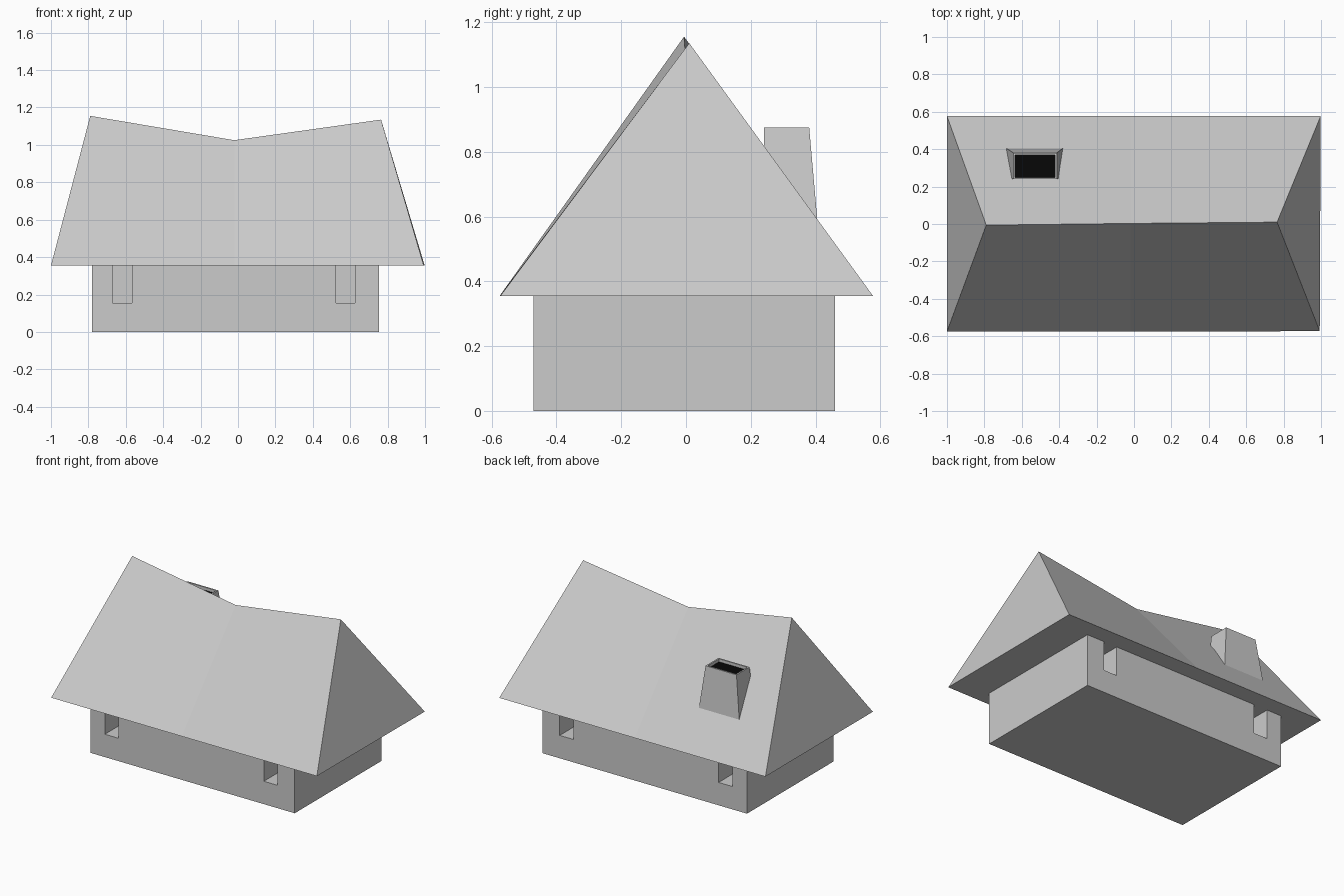
import bpy, bmesh

if "Cube" in bpy.data.objects:
    bpy.data.objects.remove(bpy.data.objects["Cube"])


def material(name, rgb):
    m = bpy.data.materials.new(name)
    m.diffuse_color = (*rgb, 1)
    m.use_nodes = True
    m.node_tree.nodes["Principled BSDF"].inputs["Base Color"].default_value = m.diffuse_color
    return m


grey = material("plain grey", (0.6, 0.6, 0.6))
black = material("soot black", (0.002, 0.002, 0.002))


def make(name, verts, faces):
    mesh = bpy.data.meshes.new(name)
    mesh.from_pydata(verts, [], faces)
    bm = bmesh.new()
    bm.from_mesh(mesh)
    bmesh.ops.recalc_face_normals(bm, faces=bm.faces)
    bm.to_mesh(mesh)
    bm.free()
    mesh.materials.append(grey)
    ob = bpy.data.objects.new(name, mesh)
    bpy.context.collection.objects.link(ob)
    return ob


def rect(x0, x1, y0, y1, z):
    return [(x0, y0, z), (x1, y0, z), (x1, y1, z), (x0, y1, z)]


def block(name, bottom, top):
    sides = [(i, (i + 1) % 4, (i + 1) % 4 + 4, i + 4) for i in range(4)]
    return make(name, bottom + top, [(3, 2, 1, 0), (4, 5, 6, 7)] + sides)


# House walls
X0, X1, Y0, Y1 = -0.78, 0.755, -0.47, 0.46
EAVE = 0.355
walls = block("walls", rect(X0, X1, Y0, Y1, 0), rect(X0, X1, Y0, Y1, EAVE + 0.003))

# Window recesses cut into front and back walls, up to the eaves
DEPTH = 0.16
for x in (-0.67, 0.523):
    for ya, yb in ((Y0 - 0.1, Y0 + DEPTH), (Y1 - DEPTH, Y1 + 0.1)):
        cutter = block("window_cutter", rect(x, x + 0.103, ya, yb, 0.155),
                       rect(x, x + 0.103, ya, yb, 0.5))
        cutter.hide_render = True
        cutter.hide_set(True)
        mod = walls.modifiers.new("window", "BOOLEAN")
        mod.operation = "DIFFERENCE"
        mod.solver = "EXACT"
        mod.object = cutter

# Sagging hipped roof: front eave, back eave, ridge
roof_verts = [(-1, -0.575, EAVE), (-0.02, -0.575, EAVE), (0.993, -0.573, EAVE),
              (-1, 0.577, EAVE), (-0.02, 0.577, EAVE), (0.998, 0.577, EAVE),
              (-0.79, -0.006, 1.155), (-0.02, 0.003, 1.025), (0.765, 0.01, 1.135)]
make("roof", roof_verts, [(0, 1, 7, 6), (1, 2, 8, 7), (4, 3, 6, 7), (5, 4, 7, 8),
                          (3, 0, 6), (2, 5, 8), (0, 3, 4, 1), (1, 4, 5, 2)])

# Tapered chimney with a shallow sooty opening
chimney = block("chimney", rect(-0.695, -0.37, 0.24, 0.413, 0.5),
                rect(-0.645, -0.413, 0.24, 0.38, 0.875))
chimney.data.materials.append(black)
bm = bmesh.new()
bm.from_mesh(chimney.data)
top = max(bm.faces, key=lambda f: f.calc_center_median().z)
bmesh.ops.inset_region(bm, faces=[top], thickness=0.014)
floor = bmesh.ops.extrude_discrete_faces(bm, faces=[top])["faces"][0]
for v in floor.verts:
    v.co.z -= 0.02
floor.material_index = 1
bm.to_mesh(chimney.data)
bm.free()
